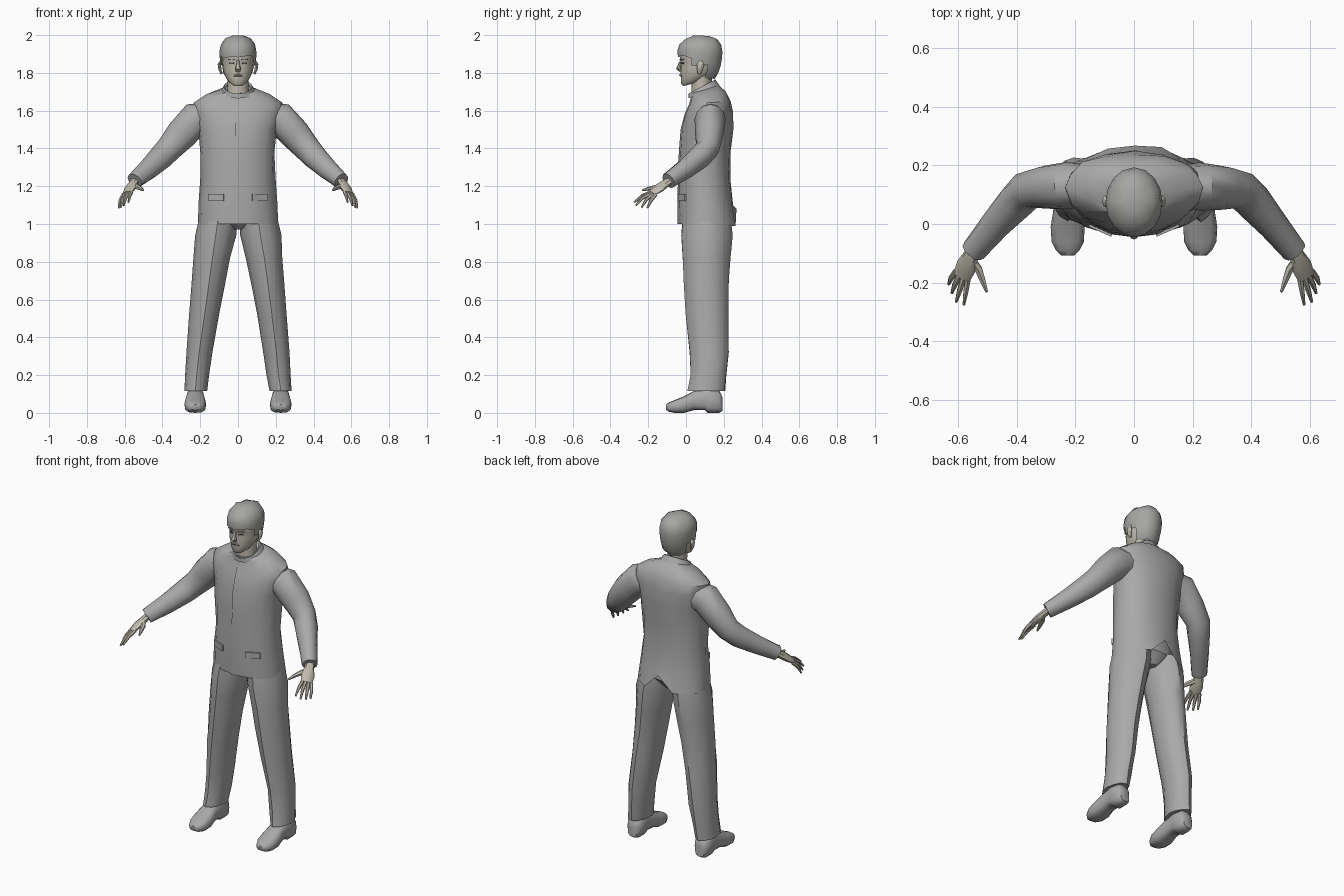
import bpy, bmesh, math, random
from mathutils import Vector

random.seed(4)


def material(name, rgb):
    m = bpy.data.materials.new(name)
    m.diffuse_color = (*rgb, 1)
    return m


CLOTH = material("grey cloth", (0.40, 0.40, 0.40))
HAIR = material("grey hair", (0.38, 0.38, 0.37))
SKIN = material("pale skin", (0.52, 0.49, 0.41))
DARK = material("dark grey", (0.10, 0.10, 0.095))


def finish(name, bm, mat, smooth=40):
    bmesh.ops.recalc_face_normals(bm, faces=bm.faces)
    me = bpy.data.meshes.new(name)
    bm.to_mesh(me)
    bm.free()
    me.materials.append(mat)
    ob = bpy.data.objects.new(name, me)
    bpy.context.collection.objects.link(ob)
    bpy.ops.object.select_all(action='DESELECT')
    ob.select_set(True)
    bpy.context.view_layer.objects.active = ob
    bpy.ops.object.shade_smooth_by_angle(angle=math.radians(smooth))
    return ob


def loft(rings, caps=(True, True)):
    """Bridge equal-sized rings of points."""
    bm = bmesh.new()
    rows = [[bm.verts.new(p) for p in r] for r in rings]
    n = len(rows[0])
    for a, b in zip(rows, rows[1:]):
        for i in range(n):
            j = (i + 1) % n
            bm.faces.new((a[i], a[j], b[j], b[i]))
    for row, cap in ((rows[0], caps[0]), (rows[-1], caps[1])):
        if cap:
            bm.faces.new(row)
    return bm


def oval(c, u, v, n=12, power=2.0):
    """Superellipse ring with half axes u and v."""
    out = []
    for i in range(n):
        t = 2 * math.pi * i / n
        a, b = math.cos(t), math.sin(t)
        a = math.copysign(abs(a) ** (2 / power), a)
        b = math.copysign(abs(b) ** (2 / power), b)
        out.append(Vector(c) + Vector(u) * a + Vector(v) * b)
    return out


def level(x, rx, yf, yb, zf, zb, n=16, power=2.0):
    """Ring around the body; front and back heights may differ."""
    return oval((x, (yf + yb) / 2, (zf + zb) / 2), (rx, 0, 0),
                (0, (yb - yf) / 2, (zb - zf) / 2), n, power)


def tube(points, sizes, side, n=8):
    """Tapered limb; sizes are half widths along side and across it."""
    pts = [Vector(p) for p in points]
    rings = []
    for i, (p, (a, b)) in enumerate(zip(pts, sizes)):
        d = (pts[min(i + 1, len(pts) - 1)] - pts[max(i - 1, 0)]).normalized()
        u = Vector(side)
        u = (u - d * u.dot(d)).normalized()
        rings.append(oval(p, u * a, d.cross(u) * b, n))
    return loft(rings)


def wrinkle(bm, amount):
    for v in bm.verts:
        v.co.x += random.uniform(-amount, amount)
        v.co.y += random.uniform(-amount, amount)


def plate(name, c, size, turn, mat):
    bm = bmesh.new()
    bmesh.ops.create_cube(bm, size=1)
    for v in bm.verts:
        v.co = Vector(v.co[i] * size[i] for i in range(3))
    ob = finish(name, bm, mat)
    ob.location, ob.rotation_euler = c, (0, 0, turn)


# Jacket body: half width, front y, back y, front z, back z
jacket = [(.215, -.04, .27, 1.0, .99), (.205, -.042, .25, 1.1, 1.1),
          (.195, -.04, .235, 1.24, 1.24), (.197, -.037, .24, 1.38, 1.38),
          (.21, -.03, .25, 1.5, 1.5), (.232, -.008, .248, 1.58, 1.59),
          (.235, .015, .238, 1.635, 1.65), (.165, .025, .215, 1.675, 1.70),
          (.09, .025, .175, 1.69, 1.735)]
bm = loft([level(0, *s, power=2.2) for s in jacket], (False, True))
wrinkle(bm, .005)
bm.verts.ensure_lookup_table()
bm.verts[4].co.z += .09   # rear vent
finish("jacket", bm, CLOTH)

# Collar stands higher at the back and dips in front
bm = loft([level(0, .095, .012, .18, 1.665, 1.73), level(0, .075, .012, .155, 1.69, 1.765),
           level(0, .066, .025, .145, 1.685, 1.755)], (False, False))
finish("collar", bm, CLOTH, 30)

# Front closing strip and pocket flaps
bm = bmesh.new()
rows = [[bm.verts.new((x, s[1] - .005, s[3])) for x in (-.012, .012)] for s in jacket[:7]]
for a, b in zip(rows, rows[1:]):
    bm.faces.new((a[0], a[1], b[1], b[0]))
finish("jacket_front_edge", bm, CLOTH)
for s in (-1, 1):
    plate("pocket_flap", (s * .115, -.022, 1.14), (.085, .009, .035), s * .42, CLOTH)

# Pelvis joins both trouser legs under the jacket
bm = loft([level(0, .03, .04, .18, .97, .97), level(0, .17, -.015, .225, 1.03, 1.03),
           level(0, .17, -.01, .21, 1.15, 1.15)])
finish("trouser_seat", bm, CLOTH)

# Trouser leg: z, inner x, outer x, front y, back y
leg = [(.115, .165, .285, .01, .205), (.2, .152, .281, .022, .215),
       (.32, .133, .274, .022, .228), (.52, .099, .259, .0, .222),
       (.68, .068, .246, -.012, .228), (.82, .040, .235, -.02, .236),
       (.94, .012, .228, -.026, .245), (1.04, .002, .205, -.015, .235)]
# Shoe: y, half width, bottom z, top z
shoe = [(.192, .03, .01, .085), (.175, .045, 0, .12), (.115, .047, 0, .135),
        (.10, .044, .014, .135), (.04, .050, .014, .115), (-.01, .058, 0, .088),
        (-.06, .055, 0, .068), (-.09, .040, .006, .056), (-.107, .022, .016, .044)]
# Fingers: knuckle, middle, tip
fingers = [((.565, -.18, 1.17), (.573, -.23, 1.15), (.580, -.275, 1.115)),
           ((.58, -.18, 1.165), (.595, -.228, 1.14), (.606, -.265, 1.098)),
           ((.594, -.172, 1.16), (.612, -.21, 1.13), (.621, -.235, 1.088)),
           ((.605, -.16, 1.158), (.624, -.185, 1.125), (.632, -.205, 1.085))]

for s, tag in ((-1, "right"), (1, "left")):
    def flip(pts):
        return [(s * x, y, z) for x, y, z in pts]

    bm = loft([level(s * (a + b) / 2, (b - a) / 2, yf, yb, z, z, 12, 1.8)
               for z, a, b, yf, yb in leg])
    wrinkle(bm, .003)
    finish(tag + "_trouser_leg", bm, CLOTH)

    bm = loft([oval((s * .226, y, (lo + hi) / 2), (w, 0, 0), (0, 0, (hi - lo) / 2), 12, 2.8)
               for y, w, lo, hi in shoe])
    finish(tag + "_shoe", bm, CLOTH, 50)

    # Sleeve bends forward at the elbow
    bm = tube(flip([(.15, .13, 1.56), (.225, .13, 1.555), (.30, .125, 1.475), (.365, .115, 1.40),
                    (.405, .075, 1.355), (.475, -.005, 1.29), (.548, -.092, 1.228)]),
              [(.07, .08), (.082, .09), (.075, .083), (.064, .07), (.062, .066),
               (.052, .055), (.043, .043)], (0, 1, 0), 12)
    wrinkle(bm, .003)
    finish(tag + "_sleeve", bm, CLOTH)

    # Hand
    across = (s * .04, .022, -.014)
    bm = tube(flip([(.54, -.075, 1.235), (.556, -.11, 1.213), (.572, -.145, 1.188),
                    (.588, -.182, 1.162)]),
              [(.024, .02), (.028, .02), (.037, .019), (.032, .011)], across)
    finish(tag + "_palm", bm, SKIN)
    for f in fingers:
        finish(tag + "_finger", tube(flip(f), [(.011, .011), (.0095, .0095), (.005, .005)],
                                     across, 6), SKIN)
    bm = tube(flip([(.558, -.115, 1.207), (.53, -.155, 1.195), (.515, -.195, 1.188),
                    (.502, -.232, 1.178)]),
              [(.016, .014), (.015, .013), (.011, .010), (.005, .005)], across, 6)
    finish(tag + "_thumb", bm, SKIN)

    # Ear, eye and brow
    bm = tube([(s * .086, .07, 1.795), (s * .095, .073, 1.815), (s * .099, .078, 1.845),
               (s * .092, .078, 1.862)],
              [(.008, .006), (.015, .008), (.02, .009), (.01, .005)], (0, 1, 0))
    finish(tag + "_ear", bm, SKIN)
    plate(tag + "_eye", (s * .034, -.0195, 1.851), (.026, .006, .008), s * .46, DARK)
    plate(tag + "_brow", (s * .036, -.022, 1.871), (.036, .008, .007), s * .46, HAIR)

# Neck and head
bm = loft([level(0, .06, .03, .13, 1.64, 1.68, 12), level(0, .055, .03, .135, 1.72, 1.74, 12),
           level(0, .058, .03, .14, 1.79, 1.79, 12)])
finish("neck", bm, SKIN)
head = [(.028, -.015, .045, 1.73, 1.745), (.05, -.027, .09, 1.745, 1.76),
        (.066, -.026, .13, 1.775, 1.785), (.076, -.029, .15, 1.80, 1.805),
        (.081, -.026, .16, 1.83, 1.83), (.084, -.027, .165, 1.86, 1.86),
        (.087, -.035, .17, 1.89, 1.89), (.08, -.03, .165, 1.94, 1.94),
        (.04, .03, .12, 1.975, 1.975)]
finish("head", loft([level(0, *h) for h in head]), SKIN)

# Nose and lips
bm = tube([(0, -.024, 1.868), (0, -.033, 1.845), (0, -.04, 1.823), (0, -.028, 1.808)],
          [(.007, .006), (.009, .009), (.015, .013), (.012, .006)], (1, 0, 0))
finish("nose", bm, SKIN)
bm = tube([(-.024, -.022, 1.785), (0, -.03, 1.788), (.024, -.022, 1.785)],
          [(.003, .003), (.008, .006), (.003, .003)], (0, 0, 1), 6)
finish("lips", bm, SKIN)
plate("mouth_line", (0, -.034, 1.787), (.026, .006, .003), 0, DARK)

# Hair shell, opened around the face
hair = [(.066, -.02, .15, 1.77, 1.77), (.084, -.03, .172, 1.80, 1.80),
        (.092, -.038, .184, 1.84, 1.84), (.097, -.043, .19, 1.885, 1.875),
        (.097, -.045, .193, 1.915, 1.915), (.09, -.035, .187, 1.95, 1.95),
        (.066, -.005, .165, 1.98, 1.978), (.03, .04, .12, 1.998, 1.996)]
bm = loft([level(0, *h) for h in hair], (False, True))
gone = [f for f in bm.faces if f.calc_center_median().z < 1.878
        and f.calc_center_median().y < (.10 if f.calc_center_median().z < 1.85 else .045)]
bmesh.ops.delete(bm, geom=gone, context='FACES')
for v in bm.verts:          # uneven fringe and crown
    if v.co.z < 1.99:
        v.co.z += random.uniform(-.007, .007)
bm.verts.ensure_lookup_table()
finish("hair", bm, HAIR)
